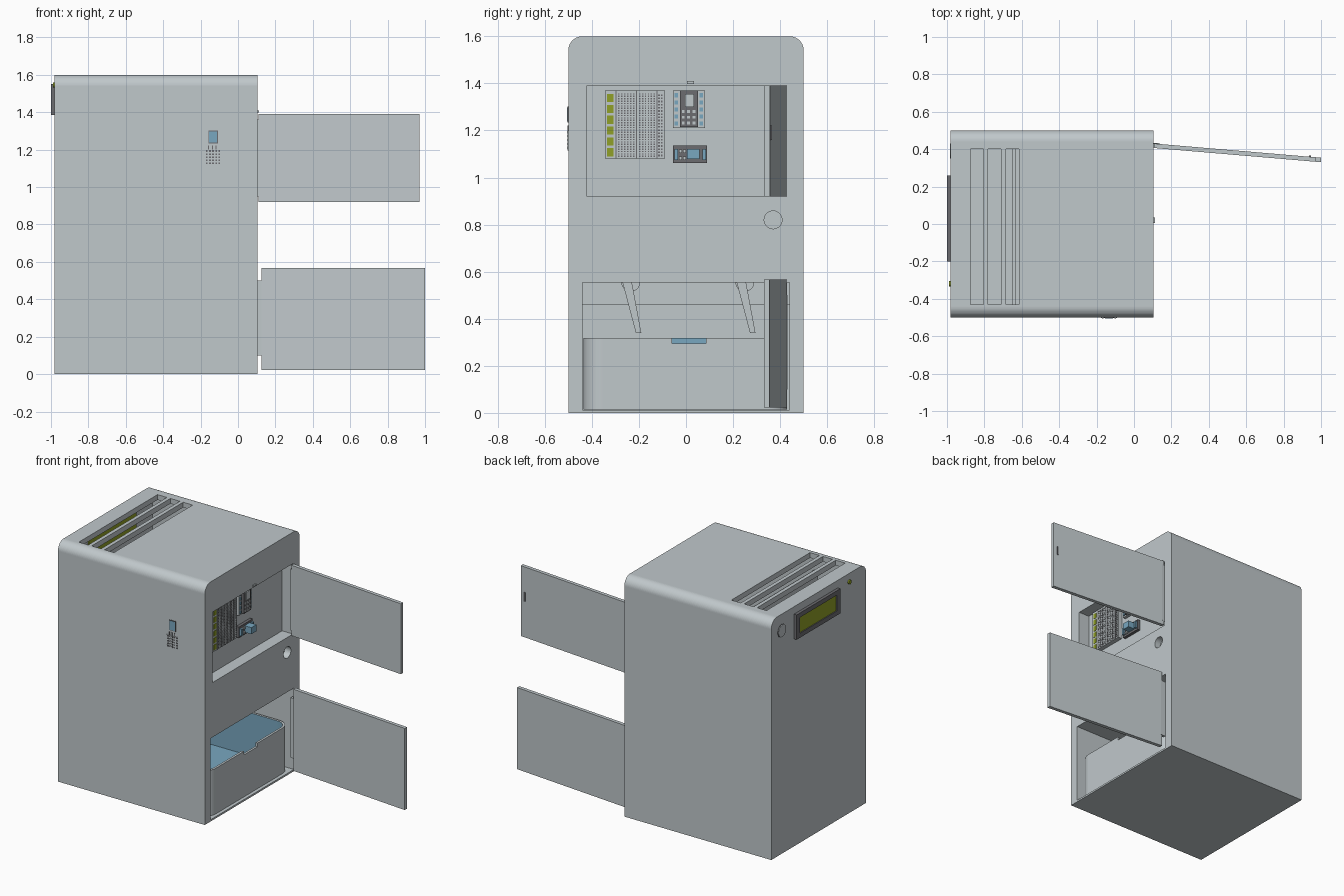
import bpy, bmesh, math
from mathutils import Vector

if "Cube" in bpy.data.objects:
    bpy.data.objects.remove(bpy.data.objects["Cube"], do_unlink=True)


def material(name, r, g, b):
    m = bpy.data.materials.new(name)
    m.use_nodes = True
    m.diffuse_color = (r, g, b, 1)
    m.node_tree.nodes["Principled BSDF"].inputs["Base Color"].default_value = (r, g, b, 1)
    return m


GREY = material("light grey", 0.53, 0.58, 0.60)
DARK = material("dark grey", 0.15, 0.15, 0.16)
BLUE = material("soft blue", 0.19, 0.39, 0.53)
OLIVE = material("olive green", 0.28, 0.35, 0.02)


def finish(name, bm, *mats):
    bmesh.ops.recalc_face_normals(bm, faces=bm.faces)
    me = bpy.data.meshes.new(name)
    bm.to_mesh(me)
    bm.free()
    for m in mats:
        me.materials.append(m)
    ob = bpy.data.objects.new(name, me)
    bpy.context.collection.objects.link(ob)
    return ob


def add_box(bm, x, y, z):
    """Add a box given its (low, high) range on each axis."""
    vs = bmesh.ops.create_cube(bm, size=1)["verts"]
    for v in vs:
        v.co = Vector([(a + b) / 2 + c * (b - a) for (a, b), c in zip((x, y, z), v.co)])


def boxes(name, mat, *ranges):
    bm = bmesh.new()
    for r in ranges:
        add_box(bm, *r)
    return finish(name, bm, mat)


def prism(name, mat, pts, lo, hi, axis):
    """Extrude a 2D outline along the x, y or z axis."""
    place = {"x": lambda p, h: (h, *p), "y": lambda p, h: (p[0], h, p[1]),
             "z": lambda p, h: (*p, h)}[axis]
    bm = bmesh.new()
    face = bm.faces.new([bm.verts.new(place(p, lo)) for p in pts])
    ext = bmesh.ops.extrude_face_region(bm, geom=[face])["geom"]
    shift = Vector(place((0, 0), hi - lo))
    bmesh.ops.translate(bm, vec=shift, verts=[g for g in ext if isinstance(g, bmesh.types.BMVert)])
    return finish(name, bm, mat)


def arc(cx, cy, r, start, end, n=14):
    angles = [math.radians(start + (end - start) * i / n) for i in range(n + 1)]
    return [(cx + r * math.cos(a), cy + r * math.sin(a)) for a in angles]


def rounded(x0, x1, y0, y1, r):
    return (arc(x1 - r, y1 - r, r, 0, 90) + arc(x0 + r, y1 - r, r, 90, 180)
            + arc(x0 + r, y0 + r, r, 180, 270) + arc(x1 - r, y0 + r, r, 270, 360))


def cut(ob, *cutters):
    for c in cutters:
        mod = ob.modifiers.new("cut", "BOOLEAN")
        mod.operation, mod.solver, mod.object = "DIFFERENCE", "EXACT", c
        bpy.context.view_layer.objects.active = ob
        bpy.ops.object.modifier_apply(modifier=mod.name)
        bpy.data.objects.remove(c, do_unlink=True)


def circle(y, z, r):
    return arc(y, z, r, 0, 360, 32)[:-1]


# Cabinet with rounded top edges, hollowed out
outline = [(-0.5, 0), (0.5, 0)] + arc(0.44, 1.54, 0.06, 0, 90) + arc(-0.44, 1.54, 0.06, 90, 180)
cabinet = prism("cabinet", GREY, outline, -0.98, 0.105, "x")
SLOTS = (-0.875, -0.78, -0.685)
cut(cabinet,
    boxes("cavity", GREY, ((-0.955, 0), (-0.46, 0.46), (0.98, 1.565))),
    boxes("upper_recess", GREY, ((0.025, 0.2), (-0.42, 0.43), (0.92, 1.39))),
    boxes("lower_chamber", GREY, ((-0.93, 0.2), (-0.44, 0.44), (0.012, 0.555))),
    boxes("slots", GREY, *[((x, x + 0.07), (-0.43, 0.4), (1.5, 1.7)) for x in SLOTS]),
    prism("lock_hole", GREY, circle(0.37, 0.82, 0.038), 0.06, 0.2, "x"))

# Inner guide panel below the slots, and ledge at the back of the chamber
boxes("guide_panel", GREY, ((-0.65, -0.63), (-0.46, 0.46), (0.98, 1.48)))
boxes("chamber_ledge", GREY, ((-0.93, -0.88), (-0.44, 0.44), (0.46, 0.555)))

# Hanging struts with round pivots
for side, y in (("front", -0.235), ("back", 0.25)):
    leg = [(y - 0.035, 0.555), (y + 0.005, 0.555), (y + 0.045, 0.34), (y + 0.022, 0.34)]
    prism(side + "_strut", GREY, leg, -0.64, -0.61, "x")
    prism(side + "_pivot", GREY, arc(y, 0.555, 0.04, 180, 360), -0.66, -0.64, "x")

# Bin with rounded corners, a blue lining and a finger notch
bin_box = prism("bin", GREY, rounded(-0.86, 0.085, -0.435, 0.43, 0.08), 0.014, 0.318, "z")
cut(bin_box, prism("bin_inside", GREY, rounded(-0.845, 0.07, -0.42, 0.415, 0.068), 0.03, 0.4, "z"))
bin_box.data.materials.append(BLUE)
middle = Vector((-0.39, 0, 0.2))
for p in bin_box.data.polygons:
    toward = p.normal.dot(middle - p.center) > 0
    if toward and p.center.z > 0.02 and p.center.z < 0.31:
        p.material_index = 1
cut(bin_box, boxes("notch", GREY, ((0.05, 0.2), (-0.06, 0.085), (0.294, 0.4))))

# Open doors, swung out from the back edge of the right side
for name, x0, x1, z0, z1 in (("upper_door", 0.11, 0.97, 0.92, 1.39),
                             ("lower_door", 0.125, 1.0, 0.022, 0.567)):
    def edge(x):
        return 0.43 - 0.085 * (x - 0.11)
    plan = [(x0, edge(x0)), (x0, edge(x0) - 0.024), (x1, edge(x1) - 0.024), (x1, edge(x1))]
    prism(name, GREY, plan, z0, z1, "z")
boxes("door_catch", DARK, ((0.935, 0.945), (0.355, 0.365), (1.16, 1.22)))
boxes("lower_hinge", GREY, ((0.1, 0.135), (0.412, 0.432), (0.1, 0.5)))
boxes("upper_hinge", GREY, ((0.1, 0.125), (0.41, 0.43), (0.95, 1.36)))
boxes("catch_plate", GREY, ((0.1, 0.112), (0.005, 0.035), (1.398, 1.41)))

# Prototyping board with rows of holes and coloured rail
X = 0.025
boxes("circuit_board", GREY, ((X, X + 0.03), (-0.345, -0.09), (1.08, 1.37)))
top = (X + 0.03, X + 0.032)
holes = []
for start, cols in ((-0.288, 6), (-0.2, 6)):
    for c in range(cols):
        for r in range(27):
            y, z = start + c * 0.0125, 1.087 + r * 0.0102
            holes.append((top, (y, y + 0.006), (z, z + 0.0055)))
for y0 in (-0.118, -0.106):
    for r in range(20):
        z = 1.09 + r * 0.0135
        holes.append((top, (y0, y0 + 0.007), (z, z + 0.007)))
boxes("board_holes", DARK, *holes)
boxes("board_grooves", DARK, *[(top, (y, y + 0.004), (1.08, 1.37)) for y in (-0.3, -0.212, -0.125)])
boxes("rail_blocks", OLIVE, *[(top, (-0.335, -0.308), (1.09 + i * 0.046, 1.125 + i * 0.046))
                              for i in range(6)])

# Controller board
boxes("controller_base", GREY, ((X, X + 0.02), (-0.055, 0.08), (1.21, 1.37)))
boxes("controller_pins", BLUE, *[((X + 0.02, X + 0.025), (y, y + 0.015), (1.22 + i * 0.03, 1.238 + i * 0.03))
                                 for y in (-0.048, 0.058) for i in range(5)])
boxes("controller_card", DARK, ((X + 0.02, X + 0.035), (-0.025, 0.05), (1.215, 1.37)))
boxes("controller_chip", GREY, ((X + 0.035, X + 0.042), (-0.005, 0.035), (1.3, 1.355)))
boxes("controller_parts", GREY, *[((X + 0.035, X + 0.039), (y, y + 0.012), (z, z + 0.012))
                                  for y in (-0.018, 0.005, 0.028) for z in (1.225, 1.25, 1.275)])

# Relay board
boxes("relay_base", DARK, ((X, X + 0.02), (-0.055, 0.09), (1.062, 1.135)))
boxes("relay_block", BLUE, ((X + 0.02, X + 0.07), (0.005, 0.058), (1.078, 1.122)))
boxes("relay_terminals", BLUE, *[((X + 0.02, X + 0.035), (y, y + 0.014), (1.075, 1.122))
                                 for y in (-0.048, 0.07)])
boxes("relay_parts", GREY, *[((X + 0.02, X + 0.03), (y, y + 0.012), (z, z + 0.015))
                             for y in (-0.03, -0.012) for z in (1.075, 1.105)])

# Display on the left-hand wall with inner circuit card
frame = boxes("display_frame", DARK, ((-1.0, -0.97), (-0.2, 0.26), (1.385, 1.55)))
cut(frame, boxes("display_window", DARK, ((-1.1, -0.99), (-0.165, 0.225), (1.415, 1.52))))
boxes("display_screen", OLIVE, ((-0.994, -0.98), (-0.165, 0.225), (1.415, 1.52)))
boxes("display_card", OLIVE, ((-0.956, -0.945), (-0.22, 0.28), (1.37, 1.555)))
prism("push_button", GREY, circle(0.39, 1.49, 0.04), -0.985, -0.975, "x")
prism("button_ring", DARK, circle(0.39, 1.49, 0.043), -0.982, -0.975, "x")
prism("indicator_light", OLIVE, circle(-0.32, 1.545, 0.014), -0.99, -0.975, "x")

# Small sensor and perforated plate on the front
F = (-0.503, -0.49)
boxes("sensor_frame", DARK, ((-0.158, -0.108), F, (1.233, 1.302)))
boxes("sensor", BLUE, ((-0.154, -0.112), (-0.505, -0.49), (1.237, 1.298)))
boxes("speaker_plate", GREY, ((-0.176, -0.092), F, (1.115, 1.2)))
boxes("speaker_holes", DARK, *[((x, x + 0.009), (-0.505, -0.5), (z, z + 0.009))
                               for x in [-0.171 + i * 0.0165 for i in range(5)]
                               for z in [1.122 + i * 0.0165 for i in range(5)]])
boxes("sensor_pins", DARK, *[((x, x + 0.006), F, (1.2, 1.222)) for x in (-0.16, -0.14, -0.12)])
